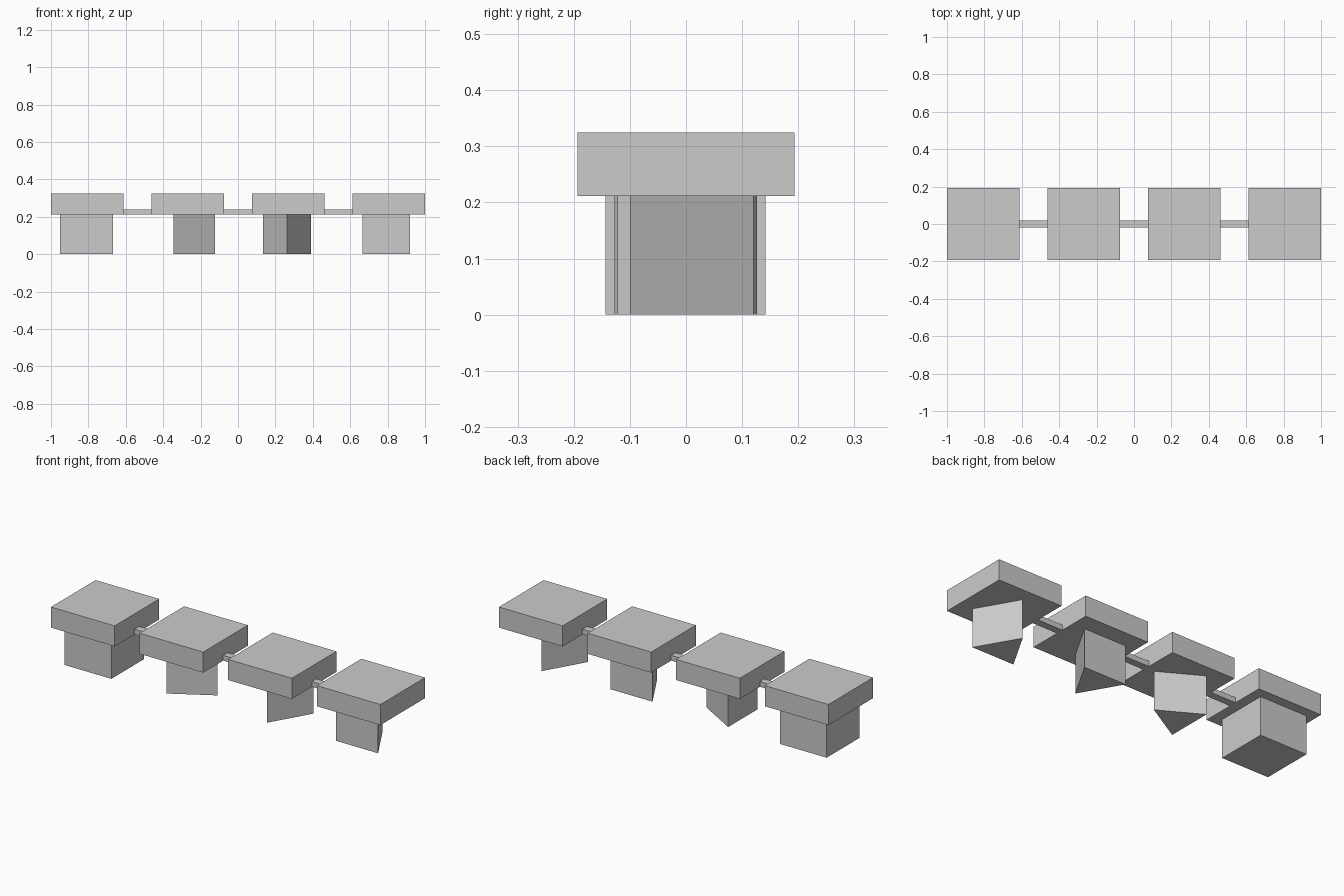
import bpy, bmesh, math

cube = bpy.data.objects.get("Cube")
if cube:
    bpy.data.objects.remove(cube, do_unlink=True)

GREY = (0.6, 0.6, 0.6, 1)
grey = bpy.data.materials.new("plain_grey")
grey.use_nodes = True
grey.diffuse_color = GREY
grey.node_tree.nodes["Principled BSDF"].inputs["Base Color"].default_value = GREY


def prism(name, sides, radius, angle, x, y, z0, z1):
    """Upright regular prism whose first corner points along angle (degrees)."""
    bm = bmesh.new()
    ring = [math.radians(angle) + i * math.tau / sides for i in range(sides)]
    base = bm.faces.new([bm.verts.new((x + radius * math.cos(a), y + radius * math.sin(a), z0))
                         for a in ring])
    top = bmesh.ops.extrude_face_region(bm, geom=[base])["geom"]
    bmesh.ops.translate(bm, vec=(0, 0, z1 - z0),
                        verts=[v for v in top if isinstance(v, bmesh.types.BMVert)])
    bmesh.ops.recalc_face_normals(bm, faces=bm.faces)
    mesh = bpy.data.meshes.new(name)
    bm.to_mesh(mesh)
    bm.free()
    mesh.materials.append(grey)
    obj = bpy.data.objects.new(name, mesh)
    bpy.context.collection.objects.link(obj)
    return obj


def box(name, x0, x1, half_y, z0, z1):
    """Box spanning x0 to x1, centred on y = 0, made from a stretched square prism."""
    obj = prism(name, 4, math.sqrt(0.5), 45, 0, 0, z0, z1)
    for v in obj.data.vertices:
        v.co.x = (x0 + x1) / 2 + v.co.x * (x1 - x0)
        v.co.y *= 2 * half_y
    return obj


PAD = 0.3865        # pad width
STEP = (2 - PAD) / 3
PAD_Z, TOP_Z, LINK_Z = 0.2115, 0.3245, 0.24

# Row of square pads joined by thin links
for i in range(4):
    left = -1 + i * STEP
    box(f"pad_{i + 1}", left, left + PAD, PAD / 2, PAD_Z, TOP_Z)
    if i < 3:
        box(f"link_{i + 1}", left + PAD, left + STEP, 0.02, PAD_Z, LINK_Z)

# Pegs below the pads: one square, three triangular turned different ways
TRI = 0.147
prism("square_peg", 4, 0.2012, 45, -0.8105, -0.001, 0, PAD_Z)
prism("triangle_peg_sideways", 3, TRI, 0, -0.271, -0.0005, 0, PAD_Z)
prism("triangle_peg_forward", 3, TRI, -90, 0.262, 0.0245, 0, PAD_Z)
prism("triangle_peg_backward", 3, TRI, 90, 0.793, -0.0265, 0, PAD_Z)
